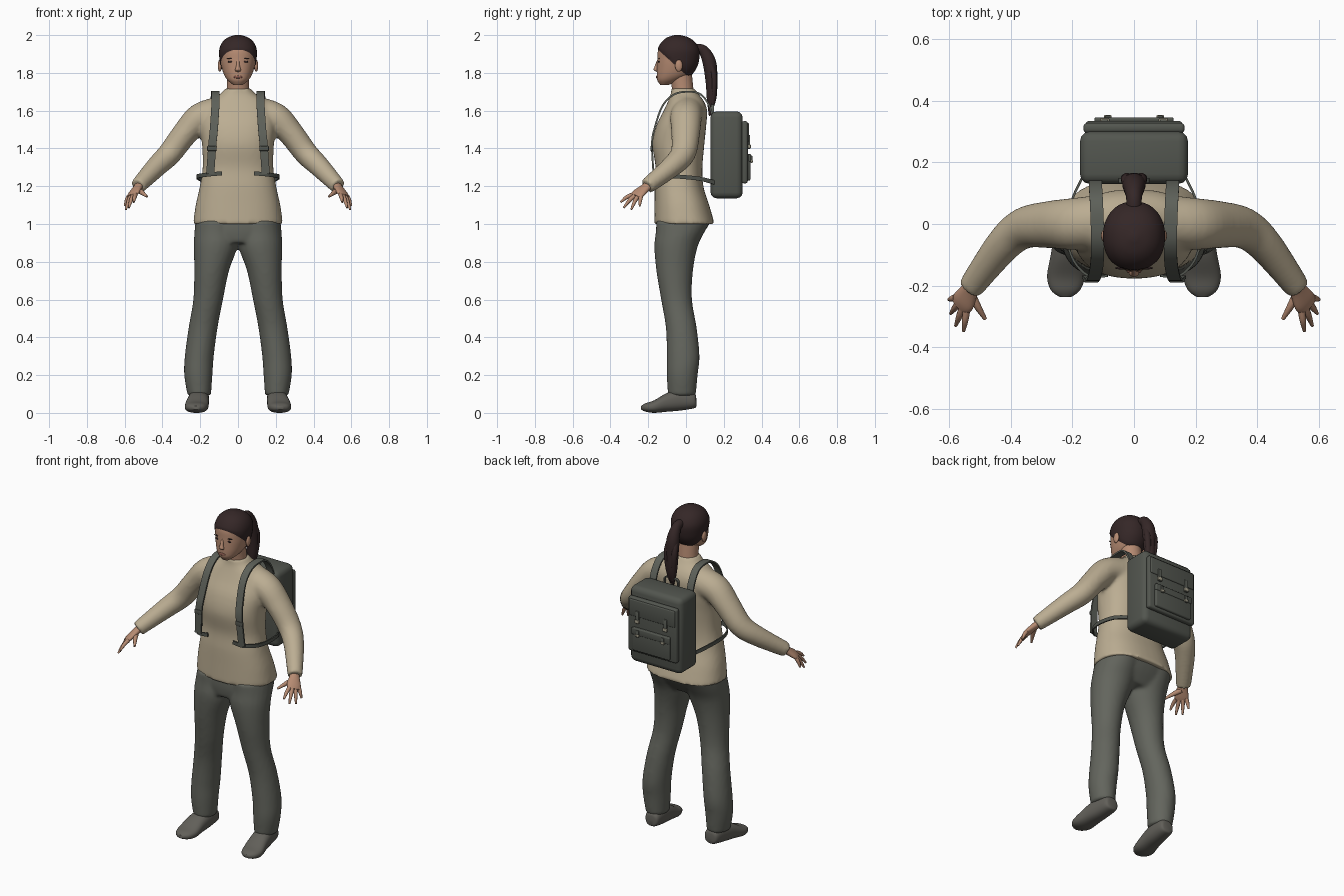
import bpy, bmesh, math
from mathutils import Vector, Matrix
from mathutils.bvhtree import BVHTree

if "Cube" in bpy.data.objects:
    bpy.data.objects.remove(bpy.data.objects["Cube"])

X, Y, Z = Vector((1, 0, 0)), Vector((0, 1, 0)), Vector((0, 0, 1))
SIDES = (("left", 1), ("right", -1))


def material(name, *rgb):
    mat = bpy.data.materials.new(name)
    mat.use_nodes = True
    mat.diffuse_color = (*rgb, 1)
    mat.node_tree.nodes["Principled BSDF"].inputs["Base Color"].default_value = (*rgb, 1)
    return mat


skin = material("skin", .47, .26, .17)
lip = material("lip", .3, .12, .09)
hair = material("dark hair", .035, .02, .02)
shirt = material("beige knit", .5, .42, .29)
cloth = material("grey trousers", .125, .13, .11)
leather = material("grey shoes", .12, .115, .1)
canvas = material("pack canvas", .085, .092, .078)
webbing = material("strap webbing", .11, .118, .1)
metal = material("buckle metal", .38, .35, .26)


def spline(rows, steps=5):
    """Catmull-Rom interpolation of rows of numbers."""
    pts = [rows[0], *rows, rows[-1]]
    out = []
    for a, b, c, d in zip(pts, pts[1:], pts[2:], pts[3:]):
        for k in range(steps):
            t = k / steps
            out.append([q + t / 2 * (r - p + t * (2 * p - 5 * q + 4 * r - s + t * (3 * (q - r) + s - p)))
                        for p, q, r, s in zip(a, b, c, d)])
    return out + [list(rows[-1])]


def sweep(bm, rows, ref=X, axis=None, sides=24, power=2, flip=1):
    """Skin superellipse sections (x, y, z, half width, half depth) along a path."""
    rows = spline(rows)
    centres = [Vector(r[:3]) for r in rows]
    rings = []
    for i, r in enumerate(rows):
        t = axis or (centres[min(i + 1, len(rows) - 1)] - centres[max(i - 1, 0)]).normalized()
        s = (ref - t * ref.dot(t)).normalized()
        n = t.cross(s)
        ring = []
        for k in range(sides):
            ang = 2 * math.pi * (k + .5) / sides
            u, v = (math.copysign(abs(f) ** (2 / power), f) for f in (math.cos(ang), math.sin(ang)))
            p = centres[i] + s * (u * max(r[3], .002)) + n * (v * max(r[4], .002))
            ring.append(bm.verts.new((p.x * flip, p.y, p.z)))
        rings.append(ring)
    for a, b in zip(rings, rings[1:]):
        for k in range(sides):
            j = (k + 1) % sides
            bm.faces.new((a[k], a[j], b[j], b[k]))
    bm.faces.new(rings[0])
    bm.faces.new(rings[-1])


def finish(name, bm, *mats, angle=50):
    bmesh.ops.recalc_face_normals(bm, faces=bm.faces)
    mesh = bpy.data.meshes.new(name)
    bm.to_mesh(mesh)
    bm.free()
    for m in mats:
        mesh.materials.append(m)
    mesh.shade_smooth()
    mesh.set_sharp_from_angle(angle=math.radians(angle))
    ob = bpy.data.objects.new(name, mesh)
    bpy.context.collection.objects.link(ob)
    return ob


def swept(name, rows, mat, **options):
    bm = bmesh.new()
    sweep(bm, rows, **options)
    return finish(name, bm, mat)


def fuse(ob, voxel=.011, rounds=5):
    """Melt overlapping limbs into one soft garment."""
    mod = ob.modifiers.new("fuse", 'REMESH')
    mod.mode, mod.voxel_size, mod.use_smooth_shade = 'VOXEL', voxel, True
    mod = ob.modifiers.new("soften", 'SMOOTH')
    mod.factor, mod.iterations = .5, rounds


def box(name, centre, size, mat, bevel=.004):
    bm = bmesh.new()
    bmesh.ops.create_cube(bm, size=1, matrix=Matrix.Translation(centre) @ Matrix.Diagonal((*size, 1)))
    bmesh.ops.bevel(bm, geom=bm.edges[:], offset=bevel, segments=3, affect='EDGES', profile=.5)
    return finish(name, bm, mat, angle=35)


def blob(name, centre, size, mat, tilt=0):
    bm = bmesh.new()
    bmesh.ops.create_uvsphere(bm, u_segments=16, v_segments=10, radius=1,
                              matrix=Matrix.Translation(centre) @ Matrix.Rotation(tilt, 4, 'Y')
                              @ Matrix.Diagonal((*size, 1)))
    return finish(name, bm, mat)


# Shirt: torso and both sleeves fused
bm = bmesh.new()
sweep(bm, [(0, -.008, 1, .238, .16), (0, -.022, 1.1, .224, .145), (0, -.037, 1.2, .202, .129),
           (0, -.037, 1.3, .187, .124), (0, -.04, 1.42, .19, .137), (0, -.025, 1.52, .2, .132),
           (0, -.003, 1.6, .19, .115), (0, 0, 1.65, .155, .095), (0, -.008, 1.69, .092, .072),
           (0, -.016, 1.717, .069, .062)], axis=Z, sides=40, power=2.35)
for _, f in SIDES:
    sweep(bm, [(.1, .01, 1.59, .085, .085), (.2, 0, 1.562, .084, .078), (.28, -.002, 1.48, .076, .068),
               (.36, -.015, 1.375, .067, .063), (.43, -.075, 1.305, .057, .056),
               (.53, -.207, 1.2, .042, .042)], ref=Y, flip=f)
fuse(finish("shirt", bm, shirt))

# Trousers: hips and both legs fused
bm = bmesh.new()
sweep(bm, [(0, -.05, .9, .19, .1), (0, -.03, .96, .225, .128), (0, -.01, 1.02, .226, .146)],
      axis=Z, sides=40, power=2.2)
for _, f in SIDES:
    sweep(bm, [(.205, -.022, .09, .062, .074), (.21, -.02, .2, .075, .082), (.205, -.015, .3, .077, .087),
               (.185, -.025, .45, .077, .082), (.158, -.05, .6, .079, .082), (.14, -.06, .75, .092, .097),
               (.118, -.053, .88, .116, .115), (.115, -.03, .96, .116, .13),
               (.112, -.012, 1.02, .112, .146)], axis=Z, flip=f)
fuse(finish("trousers", bm, cloth))

# Shoes
for side, f in SIDES:
    swept(side + "_shoe", [(.2, .055, .055, .02, .02), (.2, .042, .066, .043, .042), (.205, -.03, .068, .053, .056),
                           (.212, -.1, .056, .058, .05), (.22, -.17, .033, .062, .033),
                           (.222, -.215, .029, .047, .022), (.222, -.237, .027, .018, .01)],
          leather, axis=-Y, power=2.4, flip=f)

# Hands with four fingers and a thumb
first, last = Vector((.543, -.283, 1.155)), Vector((.577, -.238, 1.148))
tips = [(.552, -.347, 1.115), (.578, -.33, 1.086), (.594, -.29, 1.076), (.6, -.245, 1.095)]
for side, f in SIDES:
    bm = bmesh.new()
    across = last - first
    sweep(bm, [(.515, -.188, 1.216, .027, .023), (.53, -.212, 1.194, .029, .02),
               (.552, -.25, 1.163, .04, .017), (.564, -.268, 1.146, .034, .012)], ref=across, flip=f)
    for i, tip in enumerate(tips):
        root = first + across * i / 3
        mid = root.lerp(Vector(tip), .5) + Vector((0, 0, .006))
        sweep(bm, [(*root, .012, .012), (*mid, .0105, .0105), (*tip, .005, .005)],
              ref=across, sides=10, flip=f)
    sweep(bm, [(.53, -.222, 1.18, .016, .014), (.508, -.265, 1.166, .013, .012),
               (.482, -.308, 1.145, .006, .006)], ref=Z, sides=10, flip=f)
    finish(side + "_hand", bm, skin)

# Neck, then head with a slanted hairline cut
swept("neck", [(0, -.012, 1.66, .066, .056), (0, -.018, 1.72, .06, .057), (0, -.03, 1.81, .06, .06)], skin, axis=Z)
bm = bmesh.new()
sweep(bm, [(0, -.115, 1.735, .024, .02), (0, -.09, 1.76, .054, .062), (0, -.065, 1.79, .074, .09),
           (0, -.05, 1.83, .087, .104), (0, -.043, 1.87, .094, .109), (0, -.04, 1.92, .096, .108),
           (0, -.041, 1.96, .08, .086), (0, -.043, 1.985, .05, .053), (0, -.045, 1.997, .01, .01)],
      axis=Z, sides=36, power=2.15)
bmesh.ops.recalc_face_normals(bm, faces=bm.faces)
face_tree = BVHTree.FromBMesh(bm)
root, up = Vector((0, 0, 1.79)), Vector((0, .9, 1)).normalized()
bmesh.ops.bisect_plane(bm, geom=bm.verts[:] + bm.edges[:] + bm.faces[:], plane_co=root, plane_no=up)
bm.normal_update()
for face in bm.faces:
    face.material_index = int((face.calc_center_median() - root).dot(up) > 0)
for vert in [v for v in bm.verts if (v.co - root).dot(up) > .002]:
    vert.co += vert.normal * .004
finish("head", bm, skin, hair)


def on_face(x, z):
    hit = face_tree.ray_cast(Vector((x, -1, z)), Y)[0]
    return hit or Vector((x, -.14, z))


# Facial features
swept("nose", [(0, -.147, 1.868, .007, .006), (0, -.156, 1.835, .01, .01), (0, -.16, 1.816, .016, .011),
               (0, -.15, 1.806, .01, .006)], skin, axis=-Z, sides=14)
blob("mouth", on_face(0, 1.778), (.024, .005, .007), lip)
for side, f in SIDES:
    blob(side + "_eye", on_face(.04 * f, 1.859), (.014, .004, .005), hair)
    blob(side + "_eyebrow", on_face(.041 * f, 1.876), (.021, .004, .0035), hair, tilt=-.08 * f)
    blob(side + "_ear", (.096 * f, -.038, 1.838), (.011, .02, .032), skin)

# Ponytail, with two loose locks
swept("ponytail", [(0, .045, 1.925, .026, .026), (0, .09, 1.92, .026, .028), (0, .124, 1.855, .037, .036),
                   (0, .135, 1.75, .037, .031), (0, .135, 1.66, .028, .025), (0, .125, 1.572, .004, .004)], hair)
for side, f in SIDES:
    swept(side + "_hair_lock", [(.012, .1, 1.91, .012, .012), (.024, .145, 1.8, .019, .017),
                                (.018, .145, 1.68, .015, .014), (.008, .135, 1.59, .004, .004)],
          hair, sides=12, flip=f)

# Backpack body, front panel, flap and pocket
box("pack_body", (0, .215, 1.366), (.35, .17, .46), canvas, .032)
box("pack_panel", (0, .311, 1.38), (.328, .032, .33), canvas, .012)
box("pack_flap", (0, .325, 1.485), (.31, .016, .1), canvas, .006)
box("pack_pocket", (0, .328, 1.3), (.25, .026, .14), canvas, .008)
box("pocket_flap", (0, .338, 1.35), (.256, .014, .04), canvas, .005)
swept("pack_handle", [(-.045, .14, 1.58, .008, .004), (-.038, .14, 1.625, .008, .004),
                      (.038, .14, 1.625, .008, .004), (.045, .14, 1.58, .008, .004)],
      webbing, ref=Y, sides=4, power=20)

# Straps and buckles, mirrored
for side, f in SIDES:
    w, t = .022, .005
    path = [(.125, .15, 1.52), (.125, .126, 1.62), (.122, .075, 1.688), (.119, 0, 1.7), (.118, -.07, 1.682),
            (.12, -.127, 1.62), (.128, -.168, 1.5), (.136, -.18, 1.42), (.147, -.172, 1.265)]
    swept(side + "_shoulder_strap", [(*p, w, t) for p in path], webbing, sides=4, power=20, flip=f)
    path = [(.085, -.168, 1.268), (.15, -.166, 1.263), (.2, -.11, 1.256), (.216, -.03, 1.25),
            (.203, .07, 1.24), (.168, .15, 1.22)]
    swept(side + "_waist_strap", [(*p, .011, .004) for p in path], canvas, ref=Z, sides=4, power=20, flip=f)
    box(side + "_strap_adjuster", (.138 * f, -.183, 1.4), (.05, .012, .026), canvas)
    box(side + "_flap_strap", (.095 * f, .334, 1.435), (.022, .01, .075), webbing, .002)
    box(side + "_flap_buckle", (.095 * f, .337, 1.41), (.03, .012, .02), metal, .003)
    box(side + "_pocket_strap", (.085 * f, .347, 1.342), (.018, .008, .04), webbing, .002)
    box(side + "_pocket_buckle", (.085 * f, .348, 1.332), (.024, .011, .014), metal, .003)
